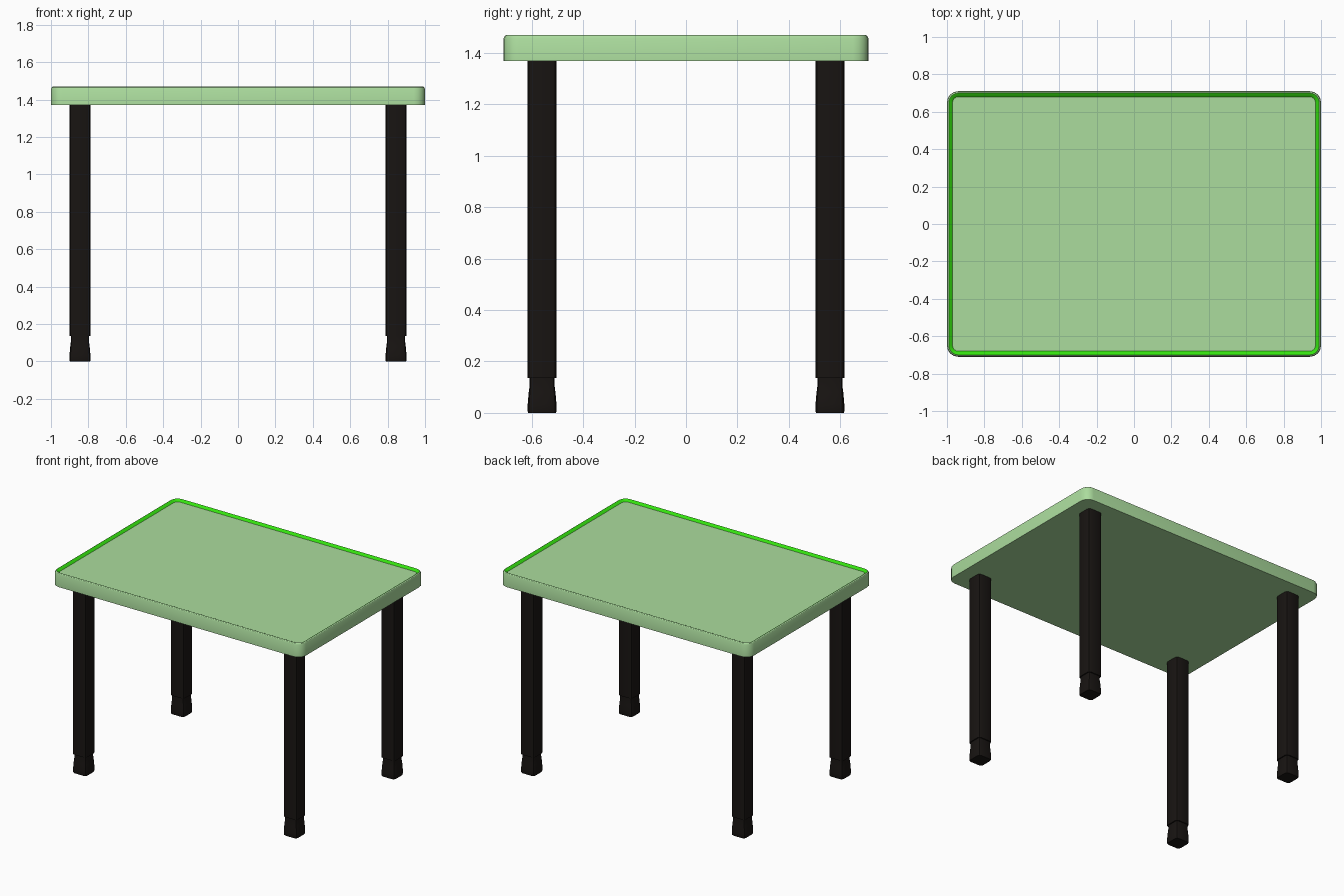
import bpy, bmesh, math

if "Cube" in bpy.data.objects:
    bpy.data.objects.remove(bpy.data.objects["Cube"])


def material(name, color):
    m = bpy.data.materials.new(name)
    m.diffuse_color = (*color, 1)
    m.use_nodes = True
    m.node_tree.nodes["Principled BSDF"].inputs["Base Color"].default_value = m.diffuse_color
    return m


pale = material("pale_green", (0.41, 0.72, 0.34))
bright = material("bright_green", (0.035, 0.75, 0.005))
black = material("black", (0.009, 0.007, 0.006))


def rounded_rect(hx, hy, r, seg):
    pts = []
    for i, (sx, sy) in enumerate([(1, 1), (-1, 1), (-1, -1), (1, -1)]):
        for k in range(seg + 1):
            a = math.pi / 2 * (i + k / seg)
            pts.append((sx * (hx - r) + r * math.cos(a), sy * (hy - r) + r * math.sin(a)))
    return pts


def loft(name, hx, hy, r, seg, levels, mats, loc=(0, 0)):
    """Stack rounded rectangles; levels are (inset, z, material of the band above)."""
    bm = bmesh.new()
    rings = [[bm.verts.new((x + loc[0], y + loc[1], z))
              for x, y in rounded_rect(hx - d, hy - d, max(r - d, 0.004), seg)]
             for d, z, _ in levels]
    n = len(rings[0])
    bm.faces.new(rings[0][::-1])
    for a, b, lev in zip(rings, rings[1:], levels):
        for i in range(n):
            j = (i + 1) % n
            bm.faces.new((a[i], a[j], b[j], b[i])).material_index = lev[2]
    bm.faces.new(rings[-1]).material_index = levels[-1][2]
    me = bpy.data.meshes.new(name)
    bm.to_mesh(me)
    bm.free()
    for m in mats:
        me.materials.append(m)
    ob = bpy.data.objects.new(name, me)
    bpy.context.collection.objects.link(ob)
    bpy.context.view_layer.objects.active = ob
    bpy.ops.object.select_all(action='DESELECT')
    ob.select_set(True)
    bpy.ops.object.shade_smooth_by_angle(angle=math.radians(30))
    return ob


# Table top: slab, chamfered rim, bright inner slope, slightly sunken surface
loft("table_top", 1.0, 0.71, 0.06, 4,
     [(0, 1.37, 0), (0, 1.457, 0), (0.004, 1.466, 0), (0.01, 1.47, 1),
      (0.015, 1.468, 1), (0.03, 1.455, 0)], [pale, bright])

# Four legs, each with a flared foot
for fy, front in ((-1, "front"), (1, "back")):
    for fx, side in ((-1, "left"), (1, "right")):
        at = (fx * 0.845, fy * 0.56)
        loft(f"{front}_{side}_leg", 0.056, 0.056, 0.02, 2,
             [(0, 0.135, 0), (0, 1.372, 0)], [black], at)
        loft(f"{front}_{side}_foot", 0.056, 0.056, 0.02, 2,
             [(0.002, 0, 0), (0, 0.006, 0), (0, 0.035, 0), (0.004, 0.08, 0),
              (0.008, 0.11, 0), (0.008, 0.136, 0)], [black], at)
